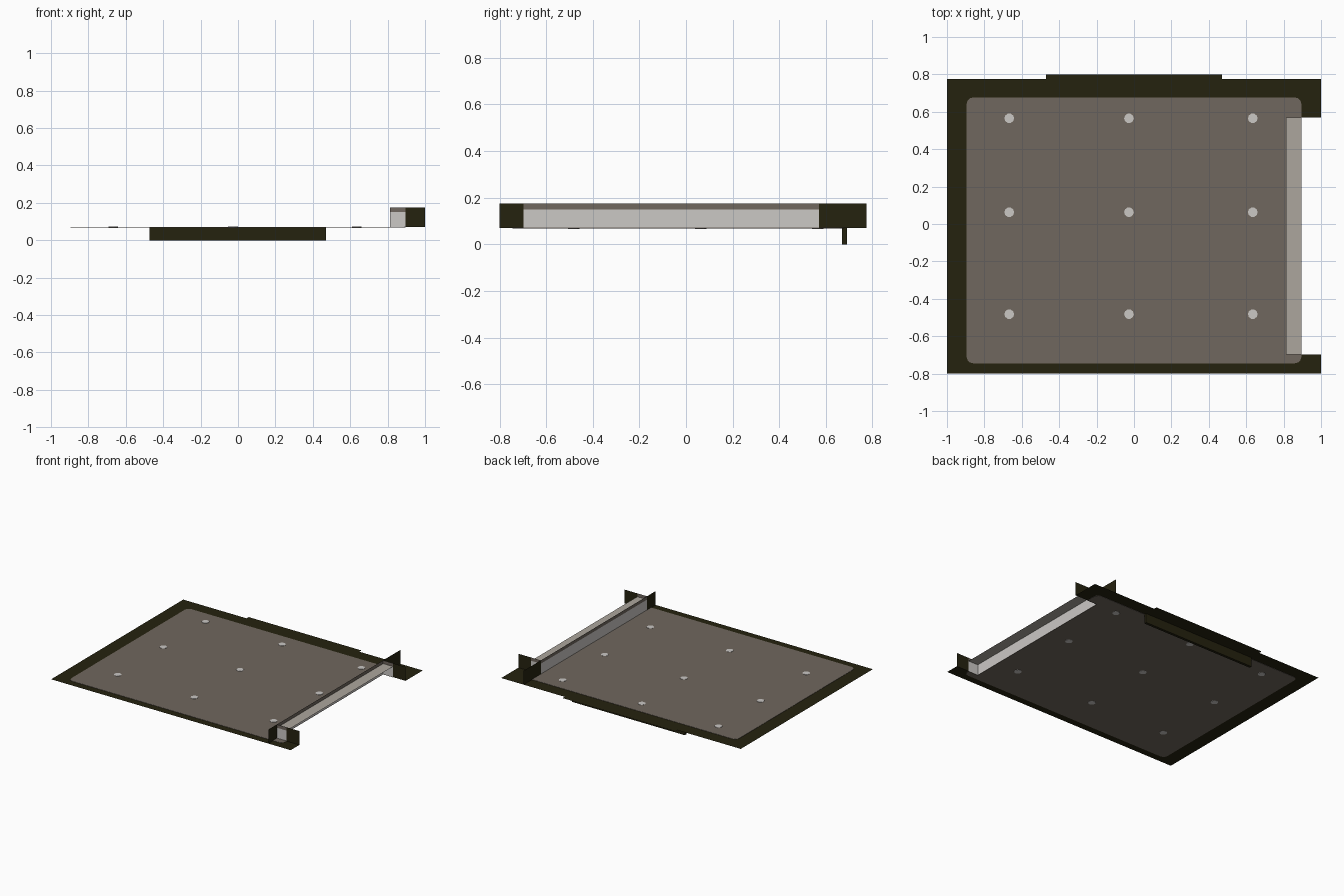
import bpy, bmesh, math

if "Cube" in bpy.data.objects:
    bpy.data.objects.remove(bpy.data.objects["Cube"])

def srgb(*c):
    lin = lambda v: v / 12.92 if v <= 0.04045 else ((v + 0.055) / 1.055) ** 2.4
    return tuple(lin(v / 255) for v in c) + (1.0,)

def material(name, *c):
    m = bpy.data.materials.new(name)
    m.diffuse_color = srgb(*c)
    m.use_nodes = True
    m.node_tree.nodes["Principled BSDF"].inputs["Base Color"].default_value = m.diffuse_color
    return m

DARK = material("dark olive frame", 37, 34, 15)
BROWN = material("warm grey brown", 112, 103, 94)
LIGHT = material("pale grey", 203, 200, 197)
BEIGE = material("beige grey", 172, 166, 157)

def build(name, polys):
    """polys: list of (points, material)"""
    mats = []
    bm = bmesh.new()
    for pts, mat in polys:
        if mat not in mats:
            mats.append(mat)
        f = bm.faces.new([bm.verts.new(p) for p in pts])
        f.material_index = mats.index(mat)
    bmesh.ops.remove_doubles(bm, verts=bm.verts, dist=1e-5)
    me = bpy.data.meshes.new(name)
    bm.to_mesh(me)
    bm.free()
    for m in mats:
        me.materials.append(m)
    ob = bpy.data.objects.new(name, me)
    bpy.context.collection.objects.link(ob)
    return ob

def slab(name, outline, z0, z1, mat):
    bottom = [(x, y, z0) for x, y in outline]
    top = [(x, y, z1) for x, y in outline]
    n = len(outline)
    polys = [(bottom[::-1], mat), (top, mat)]
    polys += [([bottom[i], bottom[(i + 1) % n], top[(i + 1) % n], top[i]], mat) for i in range(n)]
    return build(name, polys)

def rect(x0, y0, x1, y1):
    return [(x0, y0), (x1, y0), (x1, y1), (x0, y1)]

Z, ZL, ZT = 0.07, 0.15, 0.175      # sheet, ledge and wall top heights
XW, XO = 0.813, 0.895              # wall and ledge edge
Y0, Y1 = -0.697, 0.57              # notch ends
YF, YB = -0.80, 0.775              # sheet front and back

# dark sheet with a notch on the right and a tab at the back
sheet = [(-1, YF), (1, YF), (1, Y0), (XW, Y0), (XW, Y1), (1, Y1), (1, YB),
         (0.47, YB), (0.47, 0.80), (-0.47, 0.80), (-0.47, YB), (-1, YB)]
build("base_sheet", [([(x, y, Z) for x, y in sheet], DARK)])

# brown panel with rounded corners, cut by the same notch
def corner(cx, cy, start, r=0.035):
    return [(cx + r * math.cos(math.radians(start + a)), cy + r * math.sin(math.radians(start + a)))
            for a in (0, 30, 60, 90)]

r = 0.035
panel = (corner(-XO + r, -0.745 + r, 180) + corner(XO - r, -0.745 + r, 270)
         + [(XO, Y0), (XW, Y0), (XW, Y1), (XO, Y1)]
         + corner(XO - r, 0.677 - r, 0) + corner(-XO + r, 0.677 - r, 90))
slab("floor_panel", panel, Z - 0.002, Z + 0.002, BROWN)

# nine pale round studs, visible from both sides
for i, x in enumerate((-0.667, -0.027, 0.635)):
    for j, y in enumerate((-0.482, 0.063, 0.565)):
        ring = [(x + 0.026 * math.cos(math.tau * k / 10), y + 0.026 * math.sin(math.tau * k / 10))
                for k in range(10)]
        slab(f"stud_{i}_{j}", ring, Z - 0.004, Z + 0.004, LIGHT)

# hanging flange under the back edge
slab("back_flange", rect(-0.473, 0.67, 0.47, 0.69), 0, Z, DARK)

# upright wall along the notch, with dark ends
def wall_x(ya, yb, za, zb):
    return [(XW, ya, za), (XW, yb, za), (XW, yb, zb), (XW, ya, zb)]

build("side_wall", [(wall_x(YF, Y0, Z, ZT), DARK), (wall_x(Y1, YB, Z, ZT), DARK),
                    (wall_x(Y0, Y1, Z, ZL), LIGHT), (wall_x(Y0, Y1, ZL, ZT), BROWN)])

# crossing end plates
def wall_y(y, xa, xb, za, zb):
    return [(xa, y, za), (xb, y, za), (xb, y, zb), (xa, y, zb)]

for name, y in (("front_end_plate", Y0), ("back_end_plate", Y1)):
    build(name, [(wall_y(y, XW, XO, Z, ZL), LIGHT), (wall_y(y, XW, XO, ZL, ZT), BROWN),
                 (wall_y(y, XO, 1, Z, ZT), DARK)])

# ledge on the outside of the wall
build("side_ledge", [([(x, y, ZL) for x, y in rect(XW, Y0, XO, Y1)], BEIGE)])
